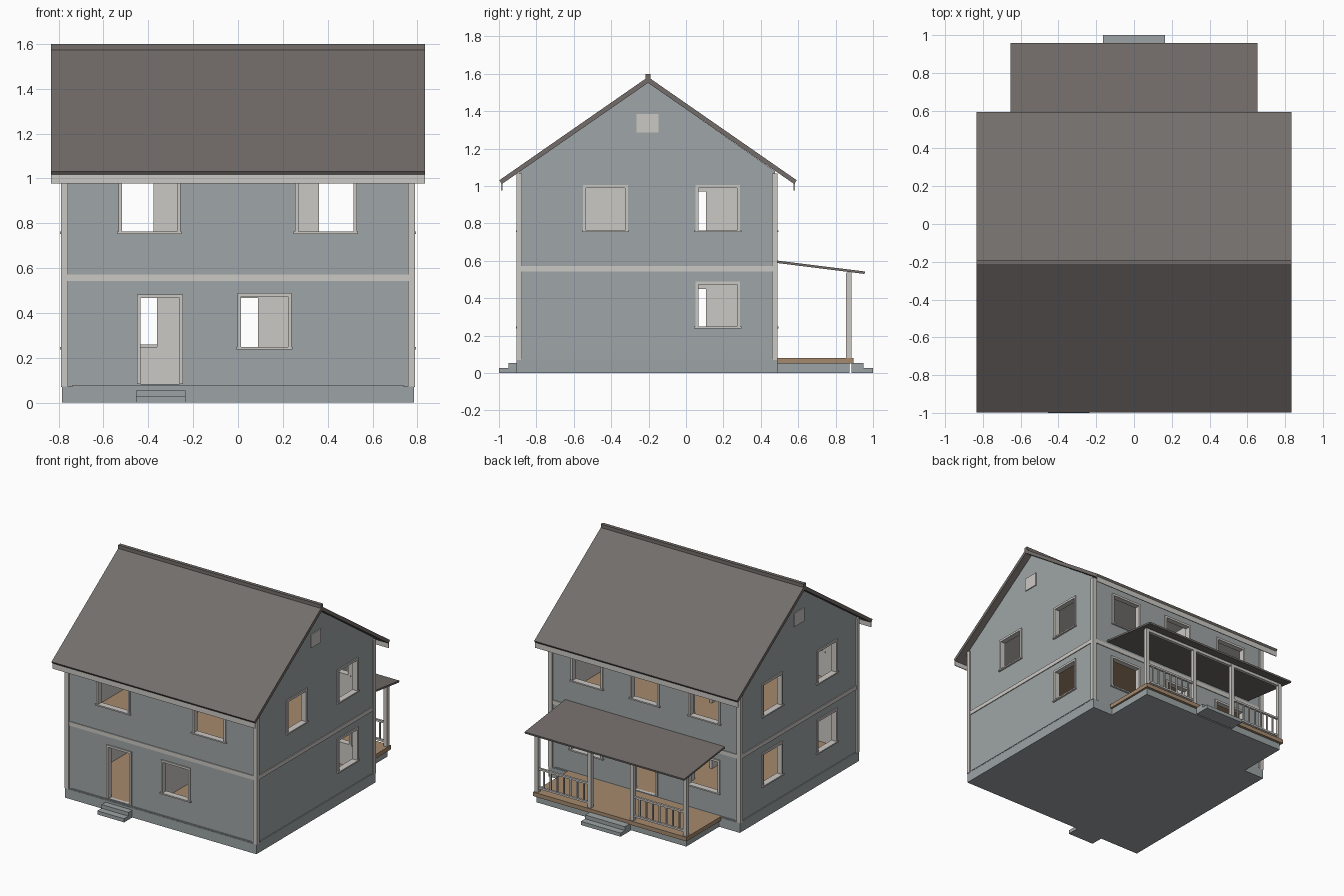
import bpy, bmesh

if "Cube" in bpy.data.objects:
    bpy.data.objects.remove(bpy.data.objects["Cube"])

def material(name, rgb):
    m = bpy.data.materials.new(name)
    m.diffuse_color = (*rgb, 1)
    m.use_nodes = True
    m.node_tree.nodes["Principled BSDF"].inputs["Base Color"].default_value = m.diffuse_color
    return m

SIDING = material("blue_gray_siding", (0.345, 0.378, 0.385))
STONE = material("foundation_gray", (0.335, 0.368, 0.378))
TRIM = material("pale_trim", (0.60, 0.58, 0.55))
ROOF = material("brown_gray_roof", (0.172, 0.155, 0.146))
WOOD = material("tan_wood", (0.38, 0.255, 0.155))

def finish(name, bm, mats):
    bmesh.ops.recalc_face_normals(bm, faces=bm.faces[:])
    me = bpy.data.meshes.new(name)
    bm.to_mesh(me)
    bm.free()
    ob = bpy.data.objects.new(name, me)
    bpy.context.collection.objects.link(ob)
    for m in mats:
        me.materials.append(m)
    return ob

def boxes(name, items, *mats):
    """One mesh from (corner, opposite corner) pairs."""
    bm = bmesh.new()
    for a, b in items:
        vs = bmesh.ops.create_cube(bm, size=1)["verts"]
        for v in vs:
            v.co = [(a[i] + b[i]) / 2 + v.co[i] * abs(b[i] - a[i]) for i in range(3)]
    return finish(name, bm, mats)

def prism(name, pts, axis, a, b, *mats):
    """Extrude a (u, z) outline along x (axis 0) or y (axis 1)."""
    bm = bmesh.new()
    loops = []
    for d in (a, b):
        loops.append([bm.verts.new((d, u, z) if axis == 0 else (u, d, z)) for u, z in pts])
    bm.faces.new(loops[0])
    bm.faces.new(loops[1])
    n = len(pts)
    for i in range(n):
        j = (i + 1) % n
        bm.faces.new((loops[0][i], loops[0][j], loops[1][j], loops[1][i]))
    return finish(name, bm, mats)

def span(axis, d0, d1, u0, z0, u1, z1):
    if axis == 0:
        return (d0, u0, z0), (d1, u1, z1)
    return (u0, d0, z0), (u1, d1, z1)

def wall(name, pts, axis, c, s, openings, thick=0.03):
    """Wall with siding outside, pale lining inside, and framed openings."""
    ob = prism(name, pts, axis, c, c - s * thick, SIDING, TRIM)
    for f in ob.data.polygons:
        f.material_index = 0 if f.normal[axis] * s > 0.9 else 1
    g, w = 0.008, 0.016
    holes, frames = [], []
    for u0, z0, u1, z1 in openings:
        door = z0 < 0.1
        holes.append(span(axis, c - s * 0.08, c + s * 0.05, u0 + g, z0 if door else z0 + g / 2, u1 - g, z1 - g))
        d0, d1 = c - s * (thick + 0.003), c + s * 0.008
        frames += [span(axis, d0, d1, u0, z0, u0 + w, z1),
                   span(axis, d0, d1, u1 - w, z0, u1, z1),
                   span(axis, d0, d1, u0 + w, z1 - w, u1 - w, z1)]
        if not door:   # sill
            frames.append(span(axis, d0, c + s * 0.014, u0 - 0.006, z0 - 0.002, u1 + 0.006, z0 + 0.008))
    cutter = boxes(name + "_cutter", holes, SIDING, TRIM)
    for f in cutter.data.polygons:
        f.material_index = 1
    cutter.hide_render = True
    cutter.hide_viewport = True
    mod = ob.modifiers.new("openings", "BOOLEAN")
    mod.operation = "DIFFERENCE"
    mod.solver = "EXACT"
    mod.object = cutter
    boxes(name + "_frames", frames, TRIM)

# Foundation and floors
boxes("foundation", [((-0.785, -0.905, 0), (0.785, 0.49, 0.072))], STONE)
boxes("floors", [((-0.755, -0.87, z), (0.755, 0.455, z + 0.016)) for z in (0.068, 0.555)], WOOD)
boxes("ceiling", [((-0.755, -0.87, 1.035), (0.755, 0.455, 1.045))], TRIM)

# Outer walls; openings are (u0, z0, u1, z1)
LOW, HIGH = (0.24, 0.49), (0.755, 1.005)
def win(u, level, half=0.12):
    return (u - half, level[0], u + half, level[1])

flat = [(-0.77, 0.07), (0.77, 0.07), (0.77, 1.065), (-0.77, 1.065)]
gable = [(-0.89, 0.07), (0.475, 0.07), (0.475, 1.08), (-0.205, 1.555), (-0.89, 1.08)]
wall("front_wall", flat, 1, -0.895, -1,
     [win(-0.395, HIGH, 0.138), win(0.392, HIGH, 0.138), win(0.118, LOW), (-0.45, 0.084, -0.245, 0.482)])
wall("back_wall", flat, 1, 0.48, 1,
     [win(-0.49, HIGH, 0.13), win(0, HIGH), win(0.475, HIGH, 0.13),
      win(-0.48, LOW, 0.135), win(0.48, LOW, 0.135), (-0.105, 0.084, 0.105, 0.482)])
wall("right_wall", gable, 0, 0.78, 1, [win(-0.43, HIGH), win(0.17, HIGH), win(0.17, LOW)])
wall("left_wall", gable, 0, -0.78, -1, [win(u, l) for u in (-0.535, 0.105) for l in (LOW, HIGH)])

# Inner dividing wall with a doorway on each storey
px = (-0.15, -0.13)
parts = []
for z0, top, z1 in ((0.08, 0.45, 0.556), (0.57, 0.97, 1.036)):
    parts += [((px[0], -0.866, z0), (px[1], -0.09, z1)),
              ((px[0], 0.107, z0), (px[1], 0.452, z1)),
              ((px[0], -0.09, top), (px[1], 0.107, z1))]
boxes("inner_wall", parts, TRIM)

# Corner boards, belt band and base ledge
boxes("corner_boards",
      [((x * 0.757, y0, 0.07), (x * 0.79, y1, 1.066)) for x in (-1, 1)
       for y0, y1 in ((-0.905, -0.876), (0.461, 0.49))], TRIM)

def ring(name, z0, z1, out, inset, mat):
    xa, ya, yb = 0.757 - inset, -0.876 + inset, 0.461 - inset
    boxes(name, [((-xa, -0.895 - out, z0), (xa, -0.89, z1)), ((-xa, 0.475, z0), (xa, 0.48 + out, z1)),
                 ((0.775, ya, z0), (0.78 + out, yb, z1)), ((-0.775, ya, z0), (-0.78 - out, yb, z1))], mat)
ring("belt_band", 0.542, 0.572, 0.006, 0, TRIM)
# ledge stops short of the two doors' thresholds by sitting under them
ring("base_ledge", 0.072, 0.079, 0.007, 0.018, SIDING)

# Gable vents
boxes("gable_vents", [((s * 0.775, -0.265, 1.285), (s * 0.787, -0.148, 1.385)) for s in (-1, 1)], TRIM)

# Main roof slopes, ridge cap and fascias
RY, RZ = -0.203, 1.583
for name, s in (("front_roof", -1), ("back_roof", 1)):
    prism(name, [(RY, RZ), (RY + s * 0.795, 1.031), (RY + s * 0.781, 1.011), (RY, RZ - 0.031)],
          0, -0.833, 0.833, ROOF)
boxes("ridge_cap", [((-0.833, RY - 0.013, 1.56), (0.833, RY + 0.013, 1.6))], ROOF)
boxes("fascias", [((-0.833, RY + s * 0.779, 0.977), (0.833, RY + s * 0.785, 1.018)) for s in (-1, 1)], TRIM)

# Porch base, deck and sloped roof
boxes("porch_base", [((-0.615, 0.485, 0), (0.615, 0.875, 0.05))], STONE)
boxes("porch_deck", [((-0.63, 0.488, 0.05), (0.63, 0.895, 0.08))], WOOD)
prism("porch_roof", [(0.482, 0.602), (0.957, 0.543), (0.955, 0.53), (0.482, 0.589)],
      0, -0.655, 0.655, ROOF)

# Porch posts, beam and railings
PY = 0.87
boxes("porch_posts", [((x - 0.014, PY - 0.014, 0.08), (x + 0.014, PY + 0.014, 0.535))
                      for x in (-0.61, -0.175, 0.175, 0.61)], TRIM)
boxes("porch_beam", [((-0.624, PY - 0.012, 0.517), (0.624, PY + 0.012, 0.538))], TRIM)
rails = []
for s in (-1, 1):
    for z in (0.105, 0.245):
        rails.append(((s * 0.18, PY - 0.008, z), (s * 0.605, PY + 0.008, z + 0.014)))
    for i in range(1, 8):
        x = s * (0.175 + 0.435 * i / 8)
        rails.append(((x - 0.005, PY - 0.005, 0.115), (x + 0.005, PY + 0.005, 0.248)))
boxes("porch_railings", rails, TRIM)

# Entrance steps
boxes("front_steps", [((-0.455, -1, 0), (-0.235, -0.9, 0.027)), ((-0.455, -0.95, 0.027), (-0.235, -0.9, 0.055))], STONE)
boxes("back_steps", [((-0.163, 0.885, 0), (0.163, 1, 0.027)), ((-0.163, 0.885, 0.027), (0.163, 0.95, 0.055))], STONE)
